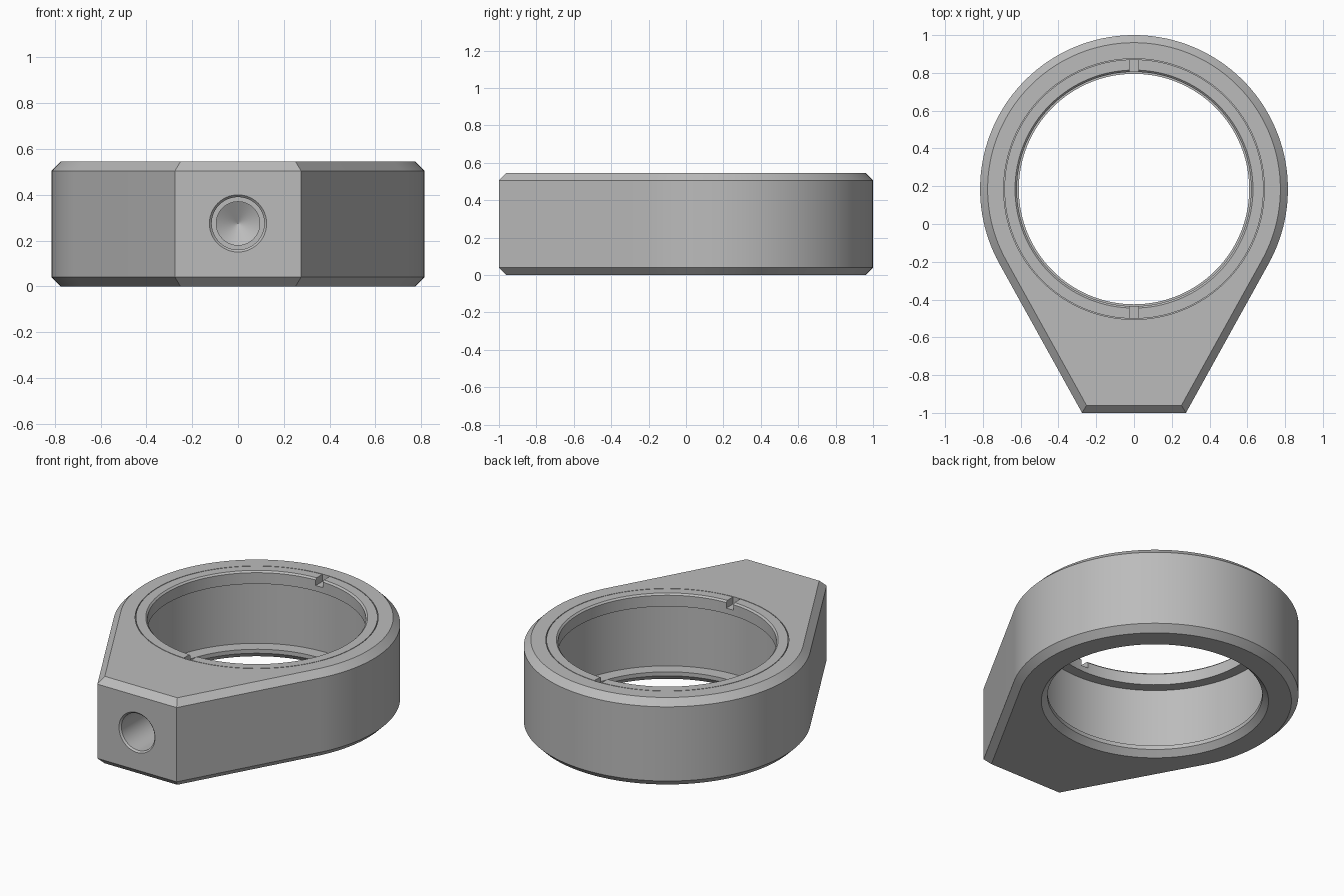
import bpy, bmesh
from math import sin, cos, pi, radians
from mathutils import Matrix

cube = bpy.data.objects.get("Cube")
if cube:
    bpy.data.objects.remove(cube, do_unlink=True)

CY, R, H, CH = 0.185, 0.815, 0.545, 0.04   # ring centre, radius, height, chamfer
SIDE = radians(29)                         # direction of the tapered side faces

metal = bpy.data.materials.new("grey metal")
metal.use_nodes = True
GREY = (0.5, 0.5, 0.5, 1)
metal.diffuse_color = GREY
metal.node_tree.nodes["Principled BSDF"].inputs["Base Color"].default_value = GREY


def finish(name, bm):
    bmesh.ops.recalc_face_normals(bm, faces=bm.faces)
    me = bpy.data.meshes.new(name)
    bm.to_mesh(me)
    bm.free()
    me.materials.append(metal)
    ob = bpy.data.objects.new(name, me)
    bpy.context.collection.objects.link(ob)
    return ob


def loft(bm, loops, caps=True):
    rows = [[bm.verts.new(p) for p in loop] for loop in loops]
    n = len(rows[0])
    pairs = list(zip(rows, rows[1:]))
    if not caps:
        pairs.append((rows[-1], rows[0]))
    for a, b in pairs:
        for i in range(n):
            j = (i + 1) % n
            bm.faces.new((a[i], a[j], b[j], b[i]))
    if caps:
        bm.faces.new(rows[0])
        bm.faces.new(rows[-1])


def circle(r, z, n):
    return [(r * cos(2 * pi * i / n), r * sin(2 * pi * i / n), z) for i in range(n)]


def lathe(name, profile, n, matrix, caps=True):
    bm = bmesh.new()
    loft(bm, [circle(r, z, n) for r, z in profile], caps)
    bmesh.ops.transform(bm, matrix=matrix, verts=bm.verts)
    return finish(name, bm)


def cut(target, cutter):
    mod = target.modifiers.new("cut", 'BOOLEAN')
    mod.operation, mod.solver, mod.object = 'DIFFERENCE', 'EXACT', cutter
    bpy.context.view_layer.objects.active = target
    bpy.ops.object.modifier_apply(modifier=mod.name)
    bpy.data.objects.remove(cutter, do_unlink=True)


def smooth(ob):
    bpy.ops.object.select_all(action='DESELECT')
    ob.select_set(True)
    bpy.context.view_layer.objects.active = ob
    bpy.ops.object.shade_smooth_by_angle(angle=radians(20))


def outline(inset, z, n=96):
    """Round back with tapered tangent sides down to a flat front."""
    r, y = R - inset, -1 + inset
    pts = []
    for i in range(n + 1):
        a = -SIDE + (pi + 2 * SIDE) * i / n
        pts.append((r * cos(a), CY + r * sin(a), z))
    x = (r + (y - CY) * sin(SIDE)) / cos(SIDE)
    return pts + [(-x, y, z), (x, y, z)]


# Chamfered body
bm = bmesh.new()
loft(bm, [outline(CH, 0), outline(0, CH), outline(0, H - CH), outline(CH, H)])
body = finish("mount_body", bm)

# Stepped bore with a chamfered retaining lip at the bottom
centre = Matrix.Translation((0, CY, 0))
cut(body, lathe("bore_cutter", [(0.68, -0.035), (0.61, 0.035), (0.61, 0.06),
                                (0.69, 0.06), (0.69, H + 0.1)], 128, centre))

# Blind threaded hole in the front face, ending in a drill cone
into_front = Matrix.Translation((0, -1, 0.275)) @ Matrix.Rotation(-pi / 2, 4, 'X')
cut(body, lathe("hole_cutter", [(0.135, -0.01), (0.115, 0.01), (0.115, 0.3),
                                (0.095, 0.3), (0.095, 0.34), (0.001, 0.395)], 48, into_front))
smooth(body)

# Retaining ring with two spanner slots
ring = lathe("retaining_ring", [(0.63, H), (0.686, H), (0.686, H - 0.08),
                                (0.62, H - 0.08), (0.62, H - 0.01)], 128, centre, caps=False)
for side in (-1, 1):
    bm = bmesh.new()
    bmesh.ops.create_cube(bm, size=1, matrix=Matrix.Translation((0, CY + side * 0.655, H))
                          @ Matrix.Diagonal((0.05, 0.12, 0.09, 1)))
    cut(ring, finish("slot_cutter", bm))
smooth(ring)
